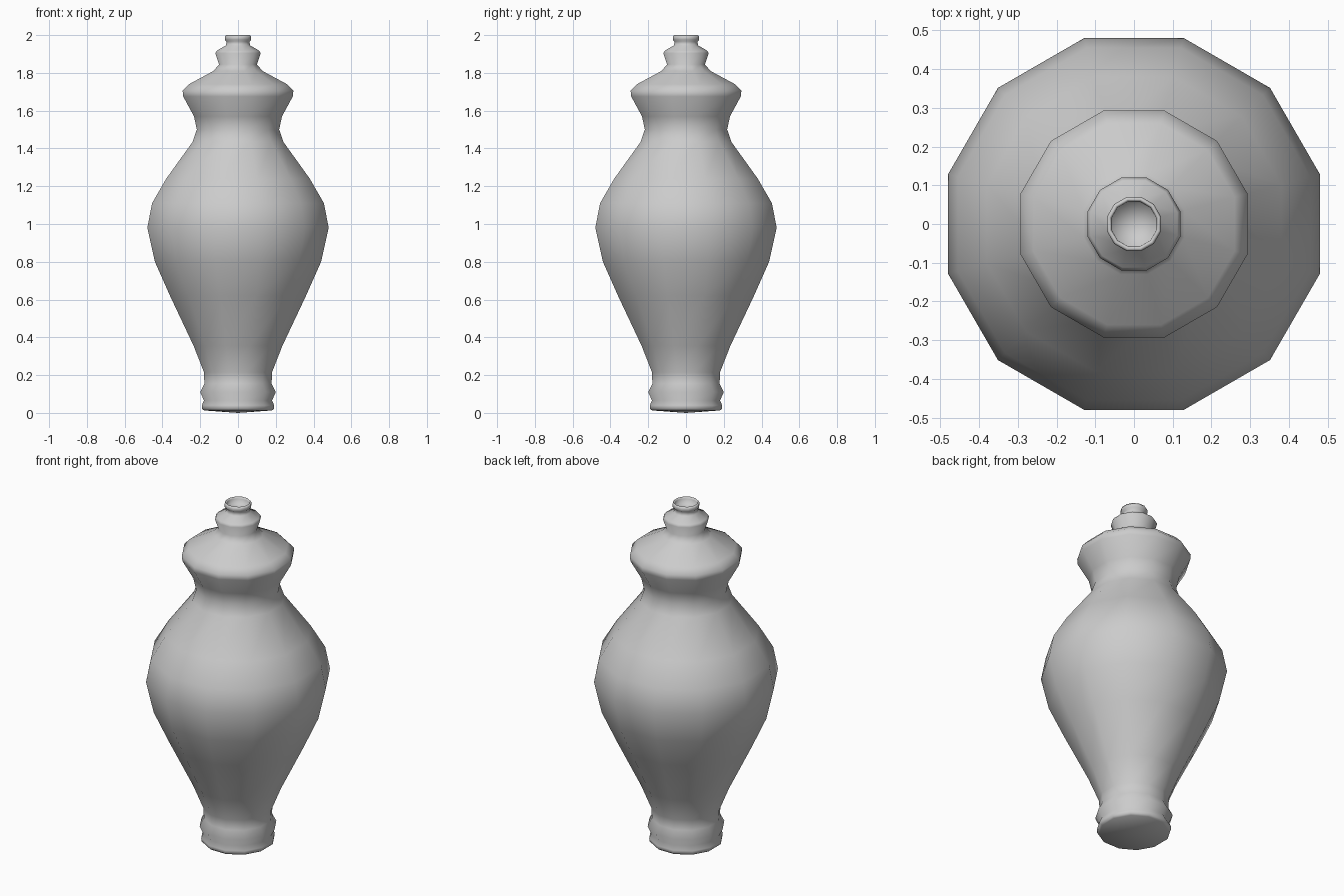
import bpy, bmesh, math

if "Cube" in bpy.data.objects:
    bpy.data.objects.remove(bpy.data.objects["Cube"])

SIDES = 12
FLAT = math.cos(math.radians(15))  # profile gives half-widths across the flats


def lathe(name, profile, bottom_z, top_z):
    """Revolve (half width, z) points into a 12-sided closed body."""
    bm = bmesh.new()
    rings = []
    for w, z in profile:
        r = w / FLAT
        ring = []
        for i in range(SIDES):
            a = math.radians(15) + 2 * math.pi * i / SIDES
            ring.append(bm.verts.new((r * math.cos(a), r * math.sin(a), z)))
        rings.append(ring)
    bottom = bm.verts.new((0, 0, bottom_z))
    top = bm.verts.new((0, 0, top_z))
    for i in range(SIDES):
        j = (i + 1) % SIDES
        for a, b in zip(rings, rings[1:]):
            bm.faces.new((a[i], a[j], b[j], b[i]))
        bm.faces.new((bottom, rings[0][j], rings[0][i]))
        bm.faces.new((top, rings[-1][i], rings[-1][j]))
    for f in bm.faces:
        f.smooth = True
    mesh = bpy.data.meshes.new(name)
    bm.to_mesh(mesh)
    bm.free()
    obj = bpy.data.objects.new(name, mesh)
    bpy.context.collection.objects.link(obj)
    return obj


profile = [
    # foot with two mouldings
    (0.18, 0.013), (0.19, 0.022), (0.192, 0.04), (0.18, 0.065),
    (0.2, 0.11), (0.178, 0.155), (0.18, 0.215),
    # belly
    (0.235, 0.355), (0.36, 0.62), (0.44, 0.80), (0.48, 0.98),
    (0.455, 1.11), (0.38, 1.24), (0.24, 1.435),
    # neck and shoulder collar
    (0.218, 1.50), (0.233, 1.57), (0.29, 1.675), (0.293, 1.705),
    (0.26, 1.74), (0.13, 1.81), (0.1, 1.845),
    # knob and top rim
    (0.12, 1.905), (0.112, 1.918), (0.065, 1.945), (0.06, 1.965),
    (0.07, 1.975), (0.07, 1.99), (0.064, 2.0), (0.058, 1.99), (0.056, 1.965),
]
lathe("vase", profile, 0.0, 1.965)
